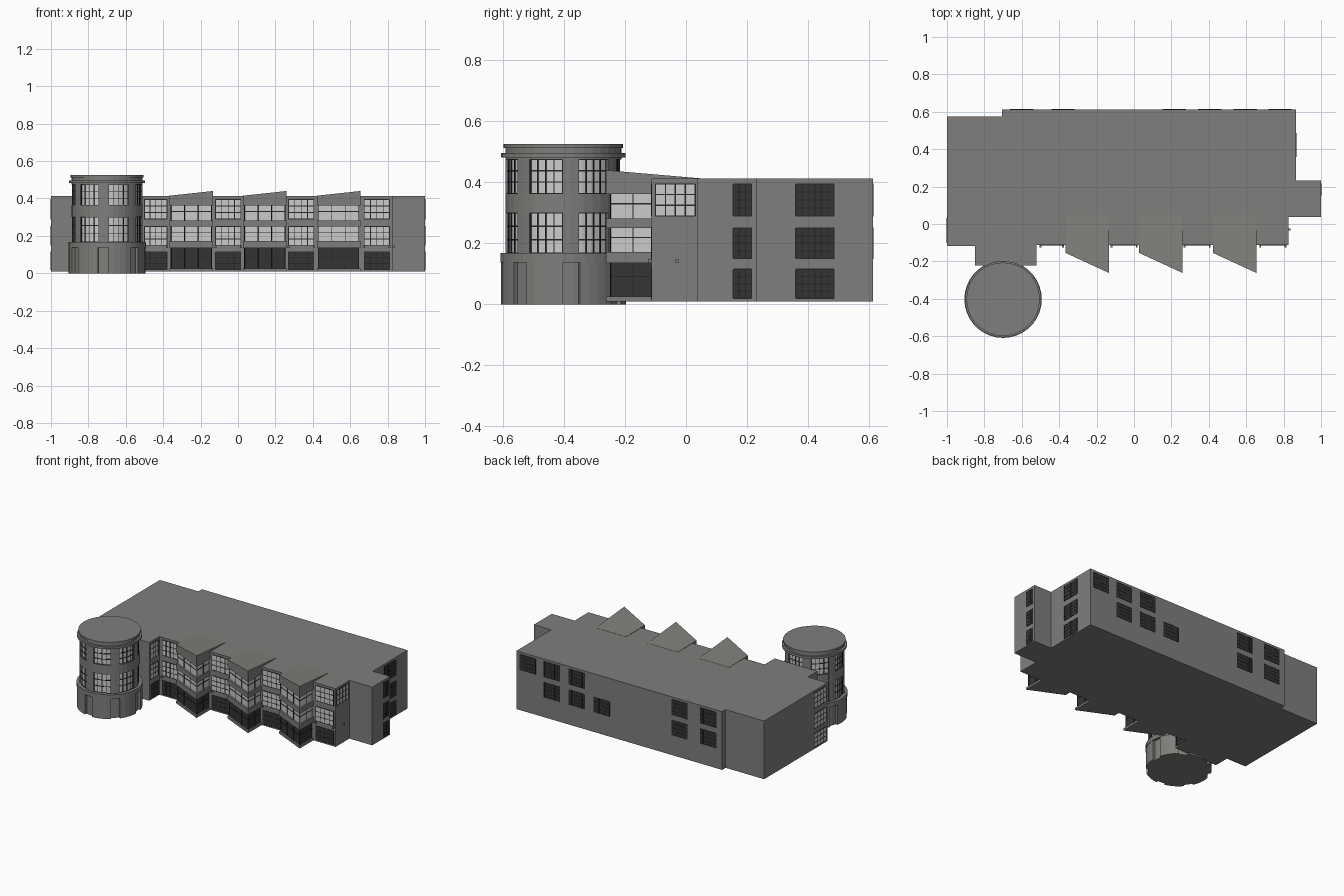
import bpy, bmesh
from math import sin, cos, radians, ceil
from mathutils import Matrix, Vector

if "Cube" in bpy.data.objects:
    bpy.data.objects.remove(bpy.data.objects["Cube"])


def material(name, r, g, b):
    m = bpy.data.materials.new(name)
    m.diffuse_color = (r, g, b, 1)
    m.use_nodes = True
    m.node_tree.nodes["Principled BSDF"].inputs["Base Color"].default_value = m.diffuse_color
    return m


WALL = material("grey_wall", 0.215, 0.21, 0.2)
PALE = material("pale_glass", 0.52, 0.52, 0.51)
DARK = material("dark_glass", 0.035, 0.035, 0.035)
FRAME = material("dark_frame", 0.02, 0.02, 0.02)


def finish(name, bm, mat=WALL):
    bmesh.ops.recalc_face_normals(bm, faces=bm.faces)
    me = bpy.data.meshes.new(name)
    bm.to_mesh(me)
    bm.free()
    me.materials.append(mat)
    ob = bpy.data.objects.new(name, me)
    bpy.context.collection.objects.link(ob)
    return ob


def add_prism(bm, pts, z0, z1):
    """Vertical prism; z1 is a height or a list of heights, one per corner."""
    tops = z1 if isinstance(z1, list) else [z1] * len(pts)
    lo = [bm.verts.new((x, y, z0)) for x, y in pts]
    hi = [bm.verts.new((x, y, z)) for (x, y), z in zip(pts, tops)]
    n = len(pts)
    bm.faces.new(lo[::-1])
    bm.faces.new(hi)
    for i in range(n):
        j = (i + 1) % n
        bm.faces.new((lo[i], lo[j], hi[j], hi[i]))


def prism(name, pts, z0, z1, mat=WALL):
    bm = bmesh.new()
    add_prism(bm, pts, z0, z1)
    return finish(name, bm, mat)


def add_box(bm, c, t, n, size):
    """Box at c, size = (along t, along n, up)."""
    rot = Matrix((t, n, Vector((0, 0, 1)))).transposed().to_4x4()
    bmesh.ops.create_cube(bm, size=1, matrix=Matrix.Translation(c) @ rot @ Matrix.Diagonal((*size, 1)))


def window(name, p, q, z0, z1, cols, rows, glass, frame=FRAME):
    """Pane with glazing bars on a wall between plan points p and q (outside on the right of p->q)."""
    a, b = Vector((*p, 0)), Vector((*q, 0))
    t = (b - a).normalized()
    n = Vector((t.y, -t.x, 0))
    w, h, up = (b - a).length, z1 - z0, Vector((0, 0, 1))
    mid = (a + b) / 2 + up * (z0 + z1) / 2
    bm = bmesh.new()
    add_box(bm, mid, t, n, (w, 0.002, h))
    finish(name + "_glass", bm, glass)
    bm = bmesh.new()
    for i in range(cols + 1):
        add_box(bm, mid + t * w * (i / cols - 0.5), t, n, (0.004, 0.004, h))
    for j in range(rows + 1):
        add_box(bm, mid + up * h * (j / rows - 0.5), t, n, (w, 0.004, 0.004))
    finish(name + "_bars", bm, frame)


# Main block
prism("main_block", [(-1, -0.117), (-0.85, -0.117), (-0.85, -0.222), (-0.522, -0.222),
                     (-0.522, -0.113), (0.825, -0.113), (0.825, 0.037), (1, 0.037), (1, 0.233),
                     (0.867, 0.233), (0.867, 0.613), (-0.705, 0.613), (-0.705, 0.575), (-1, 0.575)],
      0.01, 0.412)

FLOORS = [(0.02, 0.115), (0.15, 0.25), (0.29, 0.395)]

# Flat window columns between the bays, with small wall lamps
lamps = bmesh.new()
X, Y = Vector((1, 0, 0)), Vector((0, 1, 0))
for k, (xa, xb) in enumerate([(-0.5, -0.38), (-0.12, 0.015), (0.27, 0.405), (0.675, 0.81)]):
    for f, (z0, z1) in enumerate(FLOORS):
        window(f"front_window_{k}_{f}", (xa, -0.113), (xb, -0.113), z0, z1, 4, 3, PALE if f else DARK)
    for x in (xa, xb):
        add_box(lamps, Vector((x, -0.118, 0.142)), X, Y, (0.01, 0.014, 0.014))
add_box(lamps, Vector((0.83, -0.03, 0.142)), X, Y, (0.012, 0.01, 0.012))
finish("wall_lamps", lamps)

# Side windows
window("right_corner_window", (0.825, -0.1), (0.825, 0.03), 0.29, 0.395, 4, 3, PALE)
for f, (z0, z1) in enumerate(FLOORS):
    window(f"right_wing_window_{f}", (1, 0.155), (1, 0.215), z0, z1, 3, 4, DARK)
    window(f"right_window_{f}", (0.867, 0.36), (0.867, 0.485), z0, z1, 6, 4, DARK)
    window(f"left_window_{f}", (-1, 0.03), (-1, -0.1), z0, z1, 4, 3, PALE)
    window(f"link_window_{f}", (-0.522, -0.21), (-0.522, -0.125), z0, z1, 3, 3, PALE if f else DARK)

# Back windows: right edge x and the floors present
for k, (x, floors) in enumerate([(0.84, (2,)), (0.655, (1, 2)), (0.465, (1, 2)), (0.275, (1,)),
                                 (-0.32, (1, 2)), (-0.54, (1, 2))]):
    for f in floors:
        window(f"back_window_{k}_{f}", (x, 0.613), (x - 0.12, 0.613), *FLOORS[f], 6, 4, DARK)

# Three angled sawtooth bays
for k, x0 in enumerate((-0.365, 0.028, 0.423)):
    x1 = x0 + 0.232

    def plan(d, back=-0.1):
        return [(x0 + d * 0.7, back), (x0 + d * 0.7, -0.155 + d), (x1 - d, -0.262 + d * 1.6), (x1 - d, back)]

    prism(f"bay_roof_{k}", plan(0, 0.05), 0.362, [0.413, 0.415, 0.44, 0.413])
    for s, (z0, z1) in enumerate([(0.01, 0.025), (0.135, 0.172), (0.25, 0.282)]):
        prism(f"bay_floor_{k}_{s}", plan(0), z0, z1)
    for s, (z0, z1) in enumerate([(0.025, 0.135), (0.172, 0.25), (0.282, 0.362)]):
        prism(f"bay_glass_{k}_{s}", plan(0.01), z0, z1, PALE if s else DARK)
        zm = z0 + (z1 - z0) * 0.6
        prism(f"bay_rail_{k}_{s}", plan(0.008), zm - 0.002, zm + 0.002, FRAME)
    bars = bmesh.new()
    a, b, c = (Vector((*p, 0.19)) for p in plan(0.009)[1:])
    for p, q, n in ((a, b, 3), (b, c, 2)):
        t = (q - p).normalized()
        for i in range(n + 1):
            add_box(bars, p.lerp(q, i / n), t, Vector((t.y, -t.x, 0)), (0.003, 0.003, 0.345))
    finish(f"bay_bars_{k}", bars, FRAME)

# Round tower
CX, CY = -0.70, -0.402


def polar(r, deg):
    """Angle measured from the front (-y) towards +x."""
    return CX + r * sin(radians(deg)), CY - r * cos(radians(deg))


def disc(name, r, z0, z1, mat=WALL):
    return prism(name, [polar(r, i * 360 / 36) for i in range(36)], z0, z1, mat)


def add_arc(bm, r0, r1, a0, a1, z0, z1):
    n = max(1, ceil((a1 - a0) / 10))
    angs = [a0 + (a1 - a0) * i / n for i in range(n + 1)]
    add_prism(bm, [polar(r1, a) for a in angs] + [polar(r0, a) for a in angs[::-1]], z0, z1)


disc("tower_base", 0.19, 0, 0.14)
disc("tower_base_ledge", 0.207, 0.138, 0.168)
disc("tower_core_glass", 0.181, 0.16, 0.49, PALE)
disc("tower_middle_band", 0.19, 0.30, 0.364)
disc("tower_top_band", 0.19, 0.475, 0.515)
disc("tower_cornice", 0.204, 0.482, 0.497)
disc("tower_roof", 0.196, 0.513, 0.526)

piers, panels, bars = bmesh.new(), bmesh.new(), bmesh.new()
PITCH, HALF = 360 / 7, 17.5
for i in range(7):
    mid = 20 + i * PITCH
    add_arc(piers, 0.17, 0.19, mid + HALF, mid + PITCH - HALF, 0.165, 0.48)
    add_arc(panels, 0.18, 0.205, mid - HALF, mid + HALF, 0, 0.14)
    for z0, z1 in ((0.168, 0.30), (0.364, 0.475)):
        for j in range(5):
            a = mid - HALF + j * HALF / 2
            add_arc(bars, 0.175, 0.184, a - 0.6, a + 0.6, z0, z1)
        for j in range(4):
            z = z0 + (z1 - z0) * j / 3
            add_arc(bars, 0.175, 0.184, mid - HALF, mid + HALF, z - 0.002, z + 0.002)
finish("tower_piers", piers)
finish("tower_base_panels", panels)
finish("tower_window_bars", bars, FRAME)
